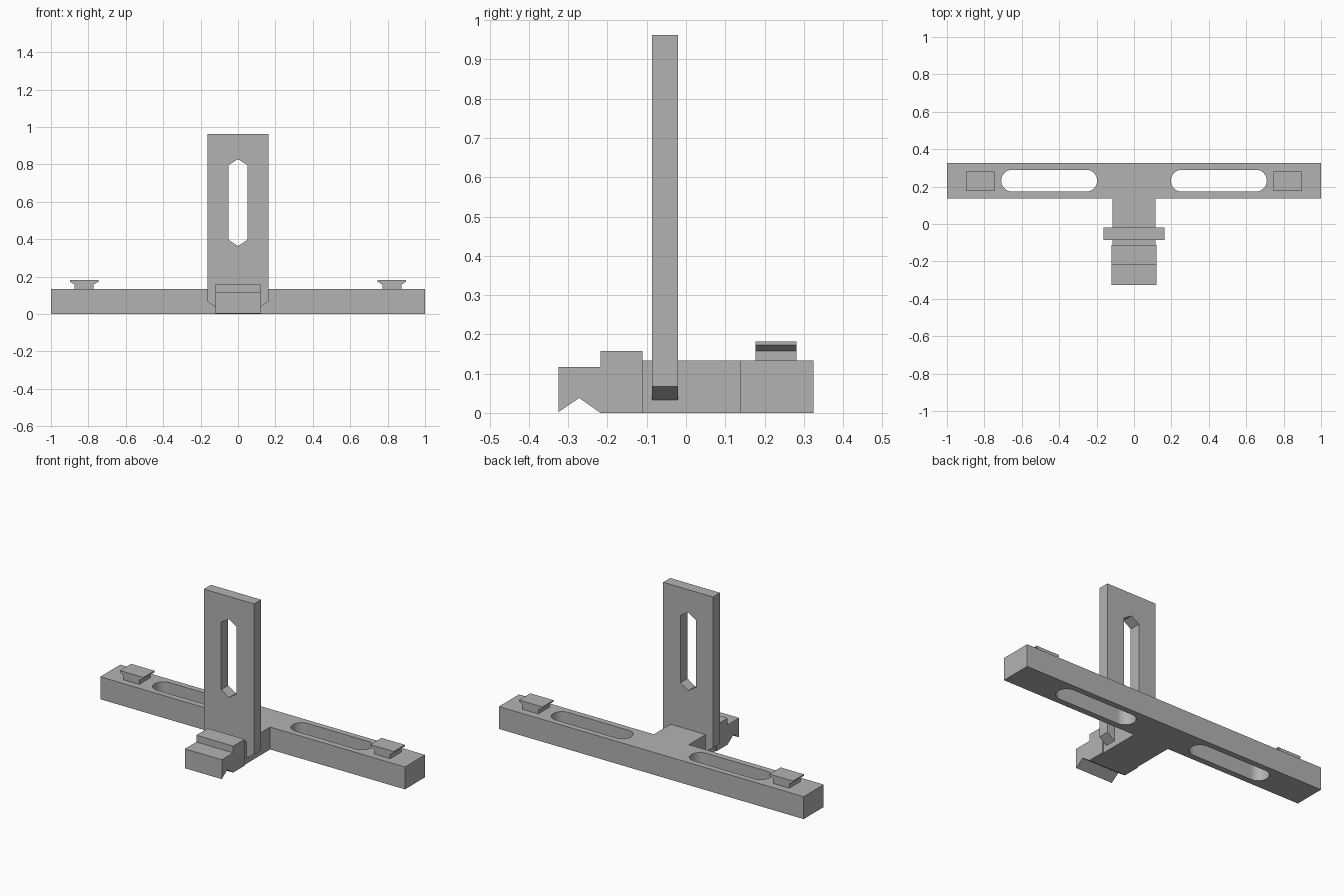
import bpy, bmesh, math
from mathutils import Vector

if "Cube" in bpy.data.objects:
    bpy.data.objects.remove(bpy.data.objects["Cube"])

gray = bpy.data.materials.new("plain_gray")
gray.diffuse_color = (0.45, 0.45, 0.45, 1)
gray.use_nodes = True
gray.node_tree.nodes["Principled BSDF"].inputs["Base Color"].default_value = gray.diffuse_color


def prism(name, profile, axis, lo, hi):
    """Extrude a 2D profile from lo to hi along axis 'x', 'y' or 'z'."""
    place = {"x": lambda a, b, t: Vector((t, a, b)),
             "y": lambda a, b, t: Vector((a, t, b)),
             "z": lambda a, b, t: Vector((a, b, t))}[axis]
    bm = bmesh.new()
    face = bm.faces.new([bm.verts.new(place(a, b, lo)) for a, b in profile])
    ext = bmesh.ops.extrude_face_region(bm, geom=[face], use_keep_orig=True)
    top = [v for v in ext["geom"] if isinstance(v, bmesh.types.BMVert)]
    bmesh.ops.translate(bm, verts=top, vec=place(0, 0, hi - lo))
    bmesh.ops.recalc_face_normals(bm, faces=bm.faces)
    mesh = bpy.data.meshes.new(name)
    bm.to_mesh(mesh)
    bm.free()
    mesh.materials.append(gray)
    ob = bpy.data.objects.new(name, mesh)
    bpy.context.collection.objects.link(ob)
    return ob


def cut(target, cutter):
    mod = target.modifiers.new("slot", "BOOLEAN")
    mod.operation = "DIFFERENCE"
    mod.solver = "EXACT"
    mod.object = cutter
    cutter.hide_render = True
    cutter.hide_set(True)


def stadium(x0, x1, y0, y1, steps=16):
    """Rounded slot outline."""
    r, cy = (y1 - y0) / 2, (y0 + y1) / 2
    pts = []
    for cx, start in ((x1 - r, -math.pi / 2), (x0 + r, math.pi / 2)):
        for i in range(steps + 1):
            a = start + math.pi * i / steps
            pts.append((cx + r * math.cos(a), cy + r * math.sin(a)))
    return pts


# T-shaped base: long crossbar with central stem
base = prism("t_base", [(-1, 0.325), (-1, 0.137), (-0.115, 0.137), (-0.115, -0.112),
                        (0.115, -0.112), (0.115, 0.137), (1, 0.137), (1, 0.325)],
             "z", 0, 0.133)

# Rounded slots and dovetail clips on both arms
for side, s in (("left", -1), ("right", 1)):
    x0, x1 = sorted((s * 0.197, s * 0.71))
    cut(base, prism(side + "_slot_cutter", stadium(x0, x1, 0.173, 0.29), "z", -0.1, 0.3))
    clip = [(0.772, 0.132), (0.772, 0.157), (0.745, 0.173), (0.745, 0.182),
            (0.898, 0.182), (0.898, 0.173), (0.875, 0.157), (0.875, 0.132)]
    prism(side + "_clip", [(s * x, z) for x, z in clip], "y", 0.177, 0.281)

# Upright plate with chamfered foot and pointed slot
plate = prism("upright_plate", [(-0.115, 0.033), (0.115, 0.033), (0.164, 0.067), (0.164, 0.962),
                                (-0.164, 0.962), (-0.164, 0.067)], "y", -0.086, -0.02)
cut(plate, prism("plate_slot_cutter", [(0, 0.363), (0.05, 0.396), (0.05, 0.796), (0, 0.828),
                                       (-0.05, 0.796), (-0.05, 0.396)], "y", -0.3, 0.2))

# Stepped front block with notched underside
prism("front_block", [(-0.325, 0.002), (-0.272, 0.038), (-0.218, 0), (-0.111, 0),
                      (-0.111, 0.157), (-0.218, 0.157), (-0.218, 0.117), (-0.325, 0.117)],
      "x", -0.121, 0.121)
